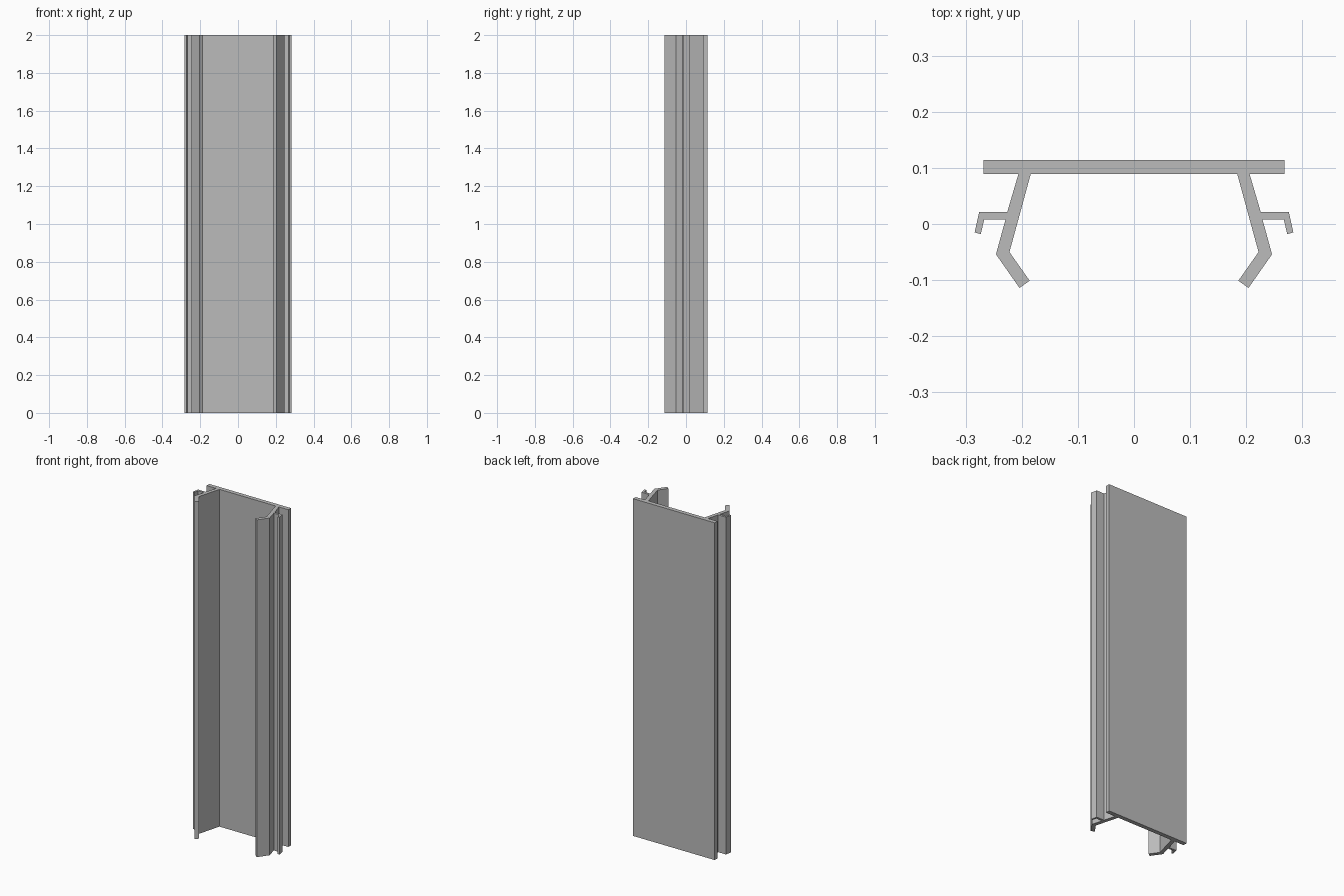
import bpy
import bmesh

HEIGHT = 2.0

cube = bpy.data.objects.get("Cube")
if cube:
    bpy.data.objects.remove(cube, do_unlink=True)

# Plain grey finish
grey = bpy.data.materials.new("plain_grey")
grey.use_nodes = True
colour = (0.5, 0.5, 0.5, 1.0)
grey.diffuse_color = colour
grey.node_tree.nodes["Principled BSDF"].inputs["Base Color"].default_value = colour

# Left half of the cross-section, from the back plate round to the inner leg
back_plate = [(0.268, 0.114), (0.268, 0.089)]
leg_outer_top = [(0.206, 0.089)]
side_hook = [(0.226, 0.021), (0.276, 0.021), (0.284, -0.015),
             (0.273, -0.018), (0.267, 0.008), (0.229, 0.008)]
bent_foot = [(0.246, -0.054), (0.204, -0.114), (0.186, -0.101), (0.222, -0.050)]
leg_inner_top = [(0.184, 0.089)]
half = back_plate + leg_outer_top + side_hook + bent_foot + leg_inner_top

# Mirror the half into one closed outline
outline = half + [(-x, y) for x, y in reversed(half)]

# Extrude the outline to full height
bm = bmesh.new()
base = bm.faces.new([bm.verts.new((x, y, 0)) for x, y in outline])
result = bmesh.ops.extrude_face_region(bm, geom=[base], use_keep_orig=True)
top_verts = [g for g in result["geom"] if isinstance(g, bmesh.types.BMVert)]
bmesh.ops.translate(bm, verts=top_verts, vec=(0, 0, HEIGHT))
bmesh.ops.recalc_face_normals(bm, faces=bm.faces)

mesh = bpy.data.meshes.new("extruded_channel")
bm.to_mesh(mesh)
bm.free()
mesh.materials.append(grey)
channel = bpy.data.objects.new("extruded_channel", mesh)
bpy.context.collection.objects.link(channel)
